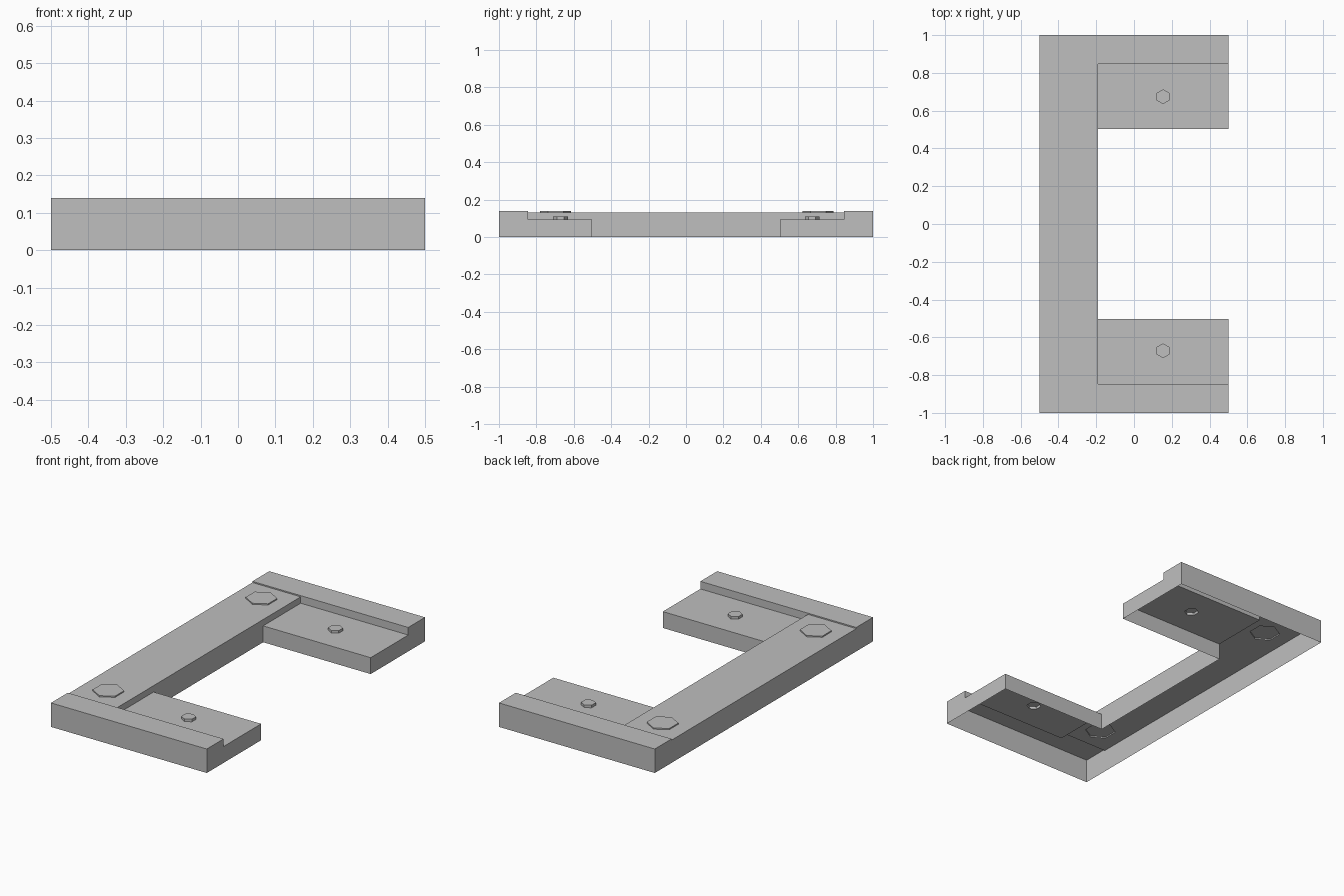
import bpy, bmesh
from math import sin, cos, tau

if "Cube" in bpy.data.objects:
    bpy.data.objects.remove(bpy.data.objects["Cube"])

GREY = (0.52, 0.52, 0.52, 1)
grey = bpy.data.materials.new("plain grey")
grey.use_nodes = True
grey.diffuse_color = GREY
grey.node_tree.nodes["Principled BSDF"].inputs["Base Color"].default_value = GREY

# Main levels and plan lines
BAR_Z, RAIL_Z, PAD_Z, BOLT_Z, STUD_Z = 0.139, 0.132, 0.095, 0.139, 0.11
LEFT, STEP, RIGHT = -0.5, -0.19, 0.5
INNER, LEDGE, OUTER = 0.502, 0.846, 1.0


def finish(bm, name):
    mesh = bpy.data.meshes.new(name)
    bm.to_mesh(mesh)
    bm.free()
    mesh.materials.append(grey)
    obj = bpy.data.objects.new(name, mesh)
    bpy.context.collection.objects.link(obj)


def hexagon(x, y, r):
    return [(x + r * sin(-tau * i / 6), y + r * cos(tau * i / 6)) for i in range(6)]


def loop(bm, points, z):
    return [bm.verts.new((x, y, z)) for x, y in points]


def skirt(bm, top, heights):
    """Wall under (or above) each edge of a loop, ending at the given height."""
    for i, h in enumerate(heights):
        if h is not None:
            a, b = top[i], top[(i + 1) % len(top)]
            low = loop(bm, [a.co.xy, b.co.xy], h)
            bm.faces.new((a, low[0], low[1], b))


def panel(name, x0, x1, y0, y1, z, walls, hole=None):
    """Open-bottomed sheet; walls go front, right, back, left."""
    bm = bmesh.new()
    top = loop(bm, [(x0, y0), (x1, y0), (x1, y1), (x0, y1)], z)
    if hole:
        edges = []
        for ring in (top, loop(bm, hole, z)):
            edges += [bm.edges.new((ring[i - 1], ring[i])) for i in range(len(ring))]
        bmesh.ops.triangle_fill(bm, use_beauty=True, edges=edges, normal=(0, 0, 1))
    else:
        bm.faces.new(top)
    skirt(bm, top, walls)
    finish(bm, name)


def bolt_head(name, outline, base, z):
    bm = bmesh.new()
    top = loop(bm, outline, z)
    bm.faces.new(top)
    skirt(bm, top, [base] * 6)
    finish(bm, name)


# Long rail between the two arms
panel("rail", LEFT, STEP, -INNER, INNER, RAIL_Z, (None, 0, None, 0))

for side, s, bolt_y, stud_y in (("front", -1, -0.697, -0.671), ("back", 1, 0.706, 0.674)):
    def arm_panel(name, x0, x1, near, far, z, walls, hole=None):
        """Walls go inner, right, outer, left, flipped for the front arm."""
        inner, right, outer, left = walls
        y0, y1 = sorted((s * near, s * far))
        order = (inner, right, outer, left) if s > 0 else (outer, right, inner, left)
        panel(f"{side}_{name}", x0, x1, y0, y1, z, order, hole)

    bolt = hexagon(-0.344, bolt_y, 0.083)
    stud = hexagon(0.154, stud_y, 0.039)
    # Rail end, low pad and raised end bar
    arm_panel("rail_end", LEFT, STEP, INNER, LEDGE, RAIL_Z, (None, None, BAR_Z, 0), bolt)
    arm_panel("pad", STEP, RIGHT, INNER, LEDGE, PAD_Z, (0, 0, BAR_Z, RAIL_Z), stud)
    arm_panel("end_bar", LEFT, RIGHT, LEDGE, OUTER, BAR_Z, (None, 0, 0, 0))
    # Hexagonal heads
    bolt_head(f"{side}_large_bolt", bolt, RAIL_Z, BOLT_Z)
    bolt_head(f"{side}_small_bolt", stud, PAD_Z, STUD_Z)
